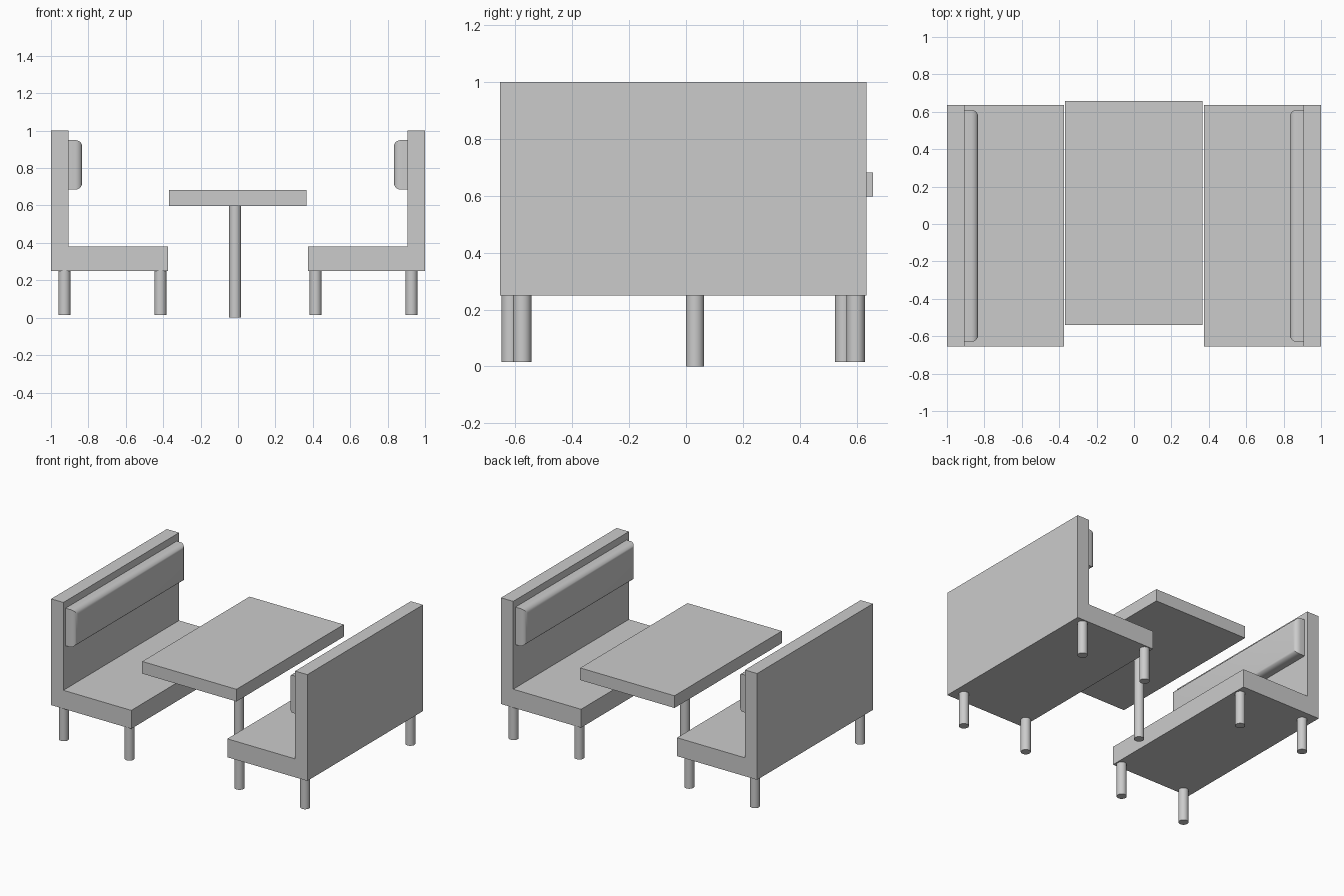
import bpy, bmesh, math
from mathutils import Matrix, Vector

if "Cube" in bpy.data.objects:
    bpy.data.objects.remove(bpy.data.objects["Cube"])

BENCH_Y = -0.01            # centre line of both benches
HALF_LEN = 0.645


def add_object(name, bm, smooth=False):
    bmesh.ops.recalc_face_normals(bm, faces=bm.faces)
    mesh = bpy.data.meshes.new(name)
    bm.to_mesh(mesh)
    bm.free()
    obj = bpy.data.objects.new(name, mesh)
    bpy.context.collection.objects.link(obj)
    if smooth:
        bpy.ops.object.select_all(action='DESELECT')
        obj.select_set(True)
        bpy.context.view_layer.objects.active = obj
        bpy.ops.object.shade_smooth_by_angle(angle=math.radians(35))
    return obj


def box_mesh(lo, hi):
    bm = bmesh.new()
    lo, hi = Vector(lo), Vector(hi)
    bmesh.ops.create_cube(bm, size=1, matrix=Matrix.Translation((lo + hi) / 2)
                          @ Matrix.Diagonal((*(hi - lo), 1)))
    return bm


def leg(name, x, y, z0, z1, r=0.032):
    bm = bmesh.new()
    bmesh.ops.create_cone(bm, cap_ends=True, segments=32, radius1=r, radius2=r,
                          depth=z1 - z0,
                          matrix=Matrix.Translation((x, y, (z0 + z1) / 2)))
    return add_object(name, bm, True)


def bench(side, angle):
    parts = []
    # L-shaped seat and backrest, extruded along y
    profile = [(-1, 0.25), (-0.375, 0.25), (-0.375, 0.38),
               (-0.905, 0.38), (-0.905, 1), (-1, 1)]
    bm = bmesh.new()
    face = bm.faces.new([bm.verts.new((x, -HALF_LEN, z)) for x, z in profile])
    ext = bmesh.ops.extrude_face_region(bm, geom=[face], use_keep_orig=True)
    moved = [v for v in ext['geom'] if isinstance(v, bmesh.types.BMVert)]
    bmesh.ops.translate(bm, verts=moved, vec=(0, 2 * HALF_LEN, 0))
    parts.append(add_object(side + "_bench_seat_and_back", bm))

    # padded headrest, rounded around its front face
    bm = box_mesh((-0.905, -0.62, 0.685), (-0.833, 0.62, 0.95))
    front = [e for e in bm.edges if all(v.co.x > -0.85 for v in e.verts)]
    bmesh.ops.bevel(bm, geom=front, offset=0.037, segments=5, profile=0.5,
                    affect='EDGES')
    parts.append(add_object(side + "_headrest_cushion", bm, True))

    # four round legs
    for xn, x in (("outer", -0.928), ("inner", -0.415)):
        for yn, y in (("near", -0.607), ("far", 0.566)):
            parts.append(leg(f"{side}_bench_leg_{xn}_{yn}", x, y, 0.015, 0.25))

    # turn the whole bench into place
    place = Matrix.Translation((0, BENCH_Y, 0)) @ Matrix.Rotation(angle, 4, 'Z')
    for p in parts:
        p.data.transform(place)


# facing benches: the right one is the left one turned half way round
bench("left", 0)
bench("right", math.pi)

# table top and its single post
add_object("table_top", box_mesh((-0.37, -0.54, 0.597), (0.366, 0.657, 0.683)))
leg("table_post", -0.015, 0.032, 0, 0.597)
